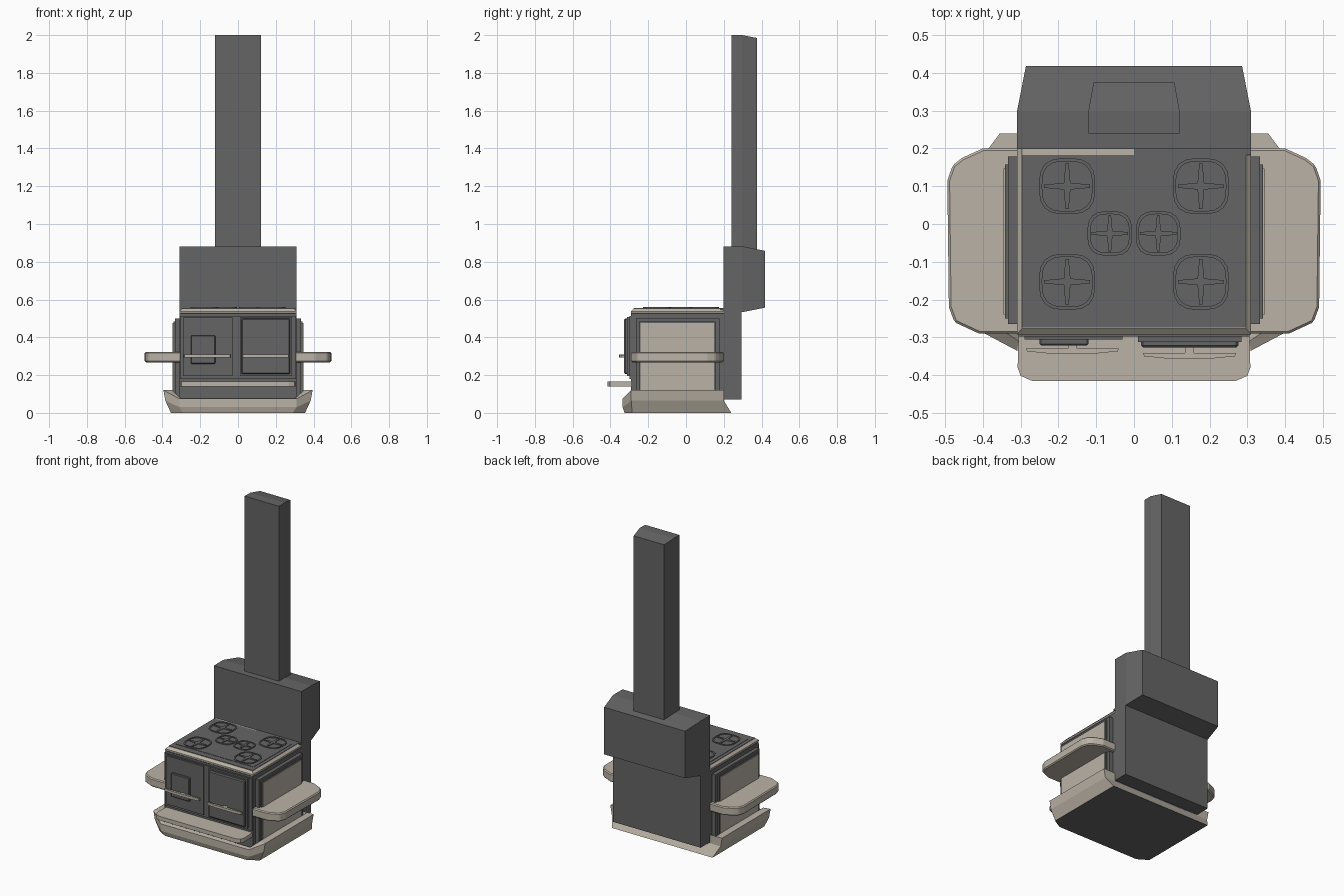
import bpy, bmesh, math

if "Cube" in bpy.data.objects:
    bpy.data.objects.remove(bpy.data.objects["Cube"])


def material(name, rgb):
    m = bpy.data.materials.new(name)
    m.diffuse_color = (*rgb, 1)
    m.use_nodes = True
    m.node_tree.nodes["Principled BSDF"].inputs["Base Color"].default_value = m.diffuse_color
    return m


GREY = material("iron grey", (0.13, 0.13, 0.13))
CREAM = material("warm cream", (0.50, 0.45, 0.385))


def finish(name, bm, mat, bevel=0.0):
    bmesh.ops.recalc_face_normals(bm, faces=bm.faces)
    me = bpy.data.meshes.new(name)
    bm.to_mesh(me)
    bm.free()
    ob = bpy.data.objects.new(name, me)
    bpy.context.collection.objects.link(ob)
    me.materials.append(mat)
    if bevel:
        b = ob.modifiers.new("bevel", "BEVEL")
        b.width, b.segments = bevel, 1
    return ob


def loft(name, rings, mat, bevel=0.0, closed=False):
    """Skin a stack of equal-length point rings, capped or joined end to end."""
    bm = bmesh.new()
    vs = [[bm.verts.new(p) for p in r] for r in rings]
    n = len(vs[0])
    for a, b in zip(vs, vs[1:] + vs[:1] if closed else vs[1:]):
        for i in range(n):
            j = (i + 1) % n
            bm.faces.new((a[i], a[j], b[j], b[i]))
    if not closed:
        bm.faces.new(vs[0])
        bm.faces.new(vs[-1])
    return finish(name, bm, mat, bevel)


def plate(name, pts, z0, z1, mat, bevel=0.0):
    return loft(name, [[(x, y, z) for x, y in pts] for z in (z0, z1)], mat, bevel)


def box(name, x0, x1, y0, y1, z0, z1, mat, bevel=0.0):
    return plate(name, [(x0, y0), (x1, y0), (x1, y1), (x0, y1)], z0, z1, mat, bevel)


def both(half):
    """Mirror a half outline across x = 0."""
    return half + [(-p[0], *p[1:]) for p in reversed(half)]


# Main body
box("stove_body", -0.31, 0.31, -0.29, 0.2, 0.05, 0.525, GREY)

# Flared skirt around the base, grey underneath
skirt = loft("base_skirt", [both(h) for h in (
    [(0.29, -0.325, 0), (0.355, -0.285, 0), (0.355, 0.24, 0)],
    [(0.31, -0.335, 0.03), (0.385, -0.29, 0.065), (0.385, 0.2, 0.065)],
    [(0.31, -0.335, 0.075), (0.395, -0.29, 0.12), (0.395, 0.2, 0.12)],
    [(0.305, -0.31, 0.08), (0.35, -0.28, 0.12), (0.35, 0.2, 0.12)],
    [(0.30, -0.285, 0.05), (0.32, -0.275, 0.05), (0.32, 0.19, 0.05)])], CREAM)
skirt.data.materials.append(GREY)
for f in skirt.data.polygons:
    if f.normal.z < -0.95:
        f.material_index = 1

# Front shelf
plate("front_shelf", both([(0.305, -0.28), (0.308, -0.38), (0.30, -0.402), (0.27, -0.415)]),
      0.14, 0.166, CREAM)

# Side trays and stepped side panels
tray = [(0.30, 0.2), (0.40, 0.2), (0.455, 0.175), (0.48, 0.155), (0.494, 0.115),
        (0.49, -0.22), (0.475, -0.26), (0.41, -0.29), (0.30, -0.29)]
for s, side in ((1, "right"), (-1, "left")):
    plate(side + "_tray", [(s * x, y) for x, y in tray], 0.268, 0.322, CREAM, 0.006)
    for part, w, y0, y1, z1, mat in (("outer_frame", 0.334, -0.265, 0.178, 0.50, GREY),
                                     ("inner_frame", 0.342, -0.25, 0.157, 0.485, GREY),
                                     ("panel", 0.346, -0.24, 0.147, 0.475, CREAM)):
        a, b = sorted((s * 0.30, s * w))
        box(f"{side}_side_{part}", a, b, y0, y1, 0.05, z1, mat)

# Top trim with sloped edges, then cooktop
loft("top_trim", [both([(a, b, z), (a, c, z)]) for a, b, c, z in (
    (0.302, -0.282, 0.198, 0.52), (0.31, -0.292, 0.2, 0.528),
    (0.31, -0.292, 0.2, 0.538), (0.296, -0.276, 0.2, 0.552))], CREAM)
box("cooktop", -0.296, 0.296, -0.274, 0.183, 0.54, 0.5545, GREY)
box("cooktop_back_strip", 0, 0.31, 0.183, 0.2, 0.545, 0.5545, GREY)
box("cooktop_panel", -0.275, 0.275, -0.235, 0.15, 0.55, 0.5565, GREY)


# Burners: rounded-square ring with a four-pointed grate
def squircle(cx, cy, r, z, n=24):
    pts = []
    for i in range(n):
        t = 2 * math.pi * i / n
        c, s = math.cos(t), math.sin(t)
        k = r / (abs(c) ** 3 + abs(s) ** 3) ** (1 / 3)
        pts.append((cx + k * c, cy + k * s, z))
    return pts


for cx, cy, r in [(s * 0.177, y, 0.074) for s in (1, -1) for y in (0.1, -0.153)] + \
        [(s * 0.064, -0.025, 0.059) for s in (1, -1)]:
    loft("burner_ring", [squircle(cx, cy, r, 0.552), squircle(cx, cy, r, 0.5605),
                         squircle(cx, cy, r - 0.008, 0.5605), squircle(cx, cy, r - 0.008, 0.552)],
         GREY, closed=True)
    star = []
    for q in range(4):
        for t, d in ((-0.07, 0.82), (0.07, 0.82), (math.pi / 4, 0.17)):
            a = q * math.pi / 2 + t
            star.append((cx + r * d * math.cos(a), cy + r * d * math.sin(a)))
    plate("burner_grate", star, 0.552, 0.5605, GREY)

# Fascia, doors and left door window
box("front_fascia", -0.306, 0.306, -0.298, -0.28, 0.18, 0.512, GREY)
box("left_door", -0.29, -0.03, -0.306, -0.29, 0.195, 0.505, GREY)
box("left_door_window", -0.25, -0.12, -0.321, -0.30, 0.26, 0.41, GREY, 0.004)
box("right_door_back", 0.01, 0.285, -0.312, -0.29, 0.195, 0.508, GREY)
box("right_door", 0.018, 0.276, -0.327, -0.30, 0.205, 0.50, GREY, 0.006)

# Bowed bar handles on short posts
for name, cx, y in (("left", -0.163, -0.329), ("right", 0.147, -0.342)):
    bow = [(cx - 0.123, y), (cx + 0.123, y), (cx + 0.12, y - 0.008), (cx + 0.06, y - 0.014),
           (cx - 0.06, y - 0.014), (cx - 0.12, y - 0.008)]
    plate(name + "_handle", bow, 0.292, 0.309, CREAM)
    box(name + "_handle_post", cx - 0.012, cx + 0.012, y - 0.005, -0.30, 0.294, 0.307, CREAM)

# Back panel, hood and chimney
box("back_panel", -0.31, 0.31, 0.2, 0.294, 0.072, 0.56, GREY)
loft("hood", [[(-w, y, z0), (w, y, z0), (w, y, z1), (-w, y, z1)] for w, y, z0, z1 in (
    (0.31, 0.198, 0.533, 0.882), (0.31, 0.296, 0.533, 0.882), (0.286, 0.418, 0.557, 0.858))], GREY)
loft("chimney", [[(-w, y, 0.8), (w, y, 0.8), (w, y, z1), (-w, y, z1)] for w, y, z1 in (
    (0.121, 0.24, 2.0), (0.121, 0.297, 2.0), (0.107, 0.375, 1.985))], GREY)
